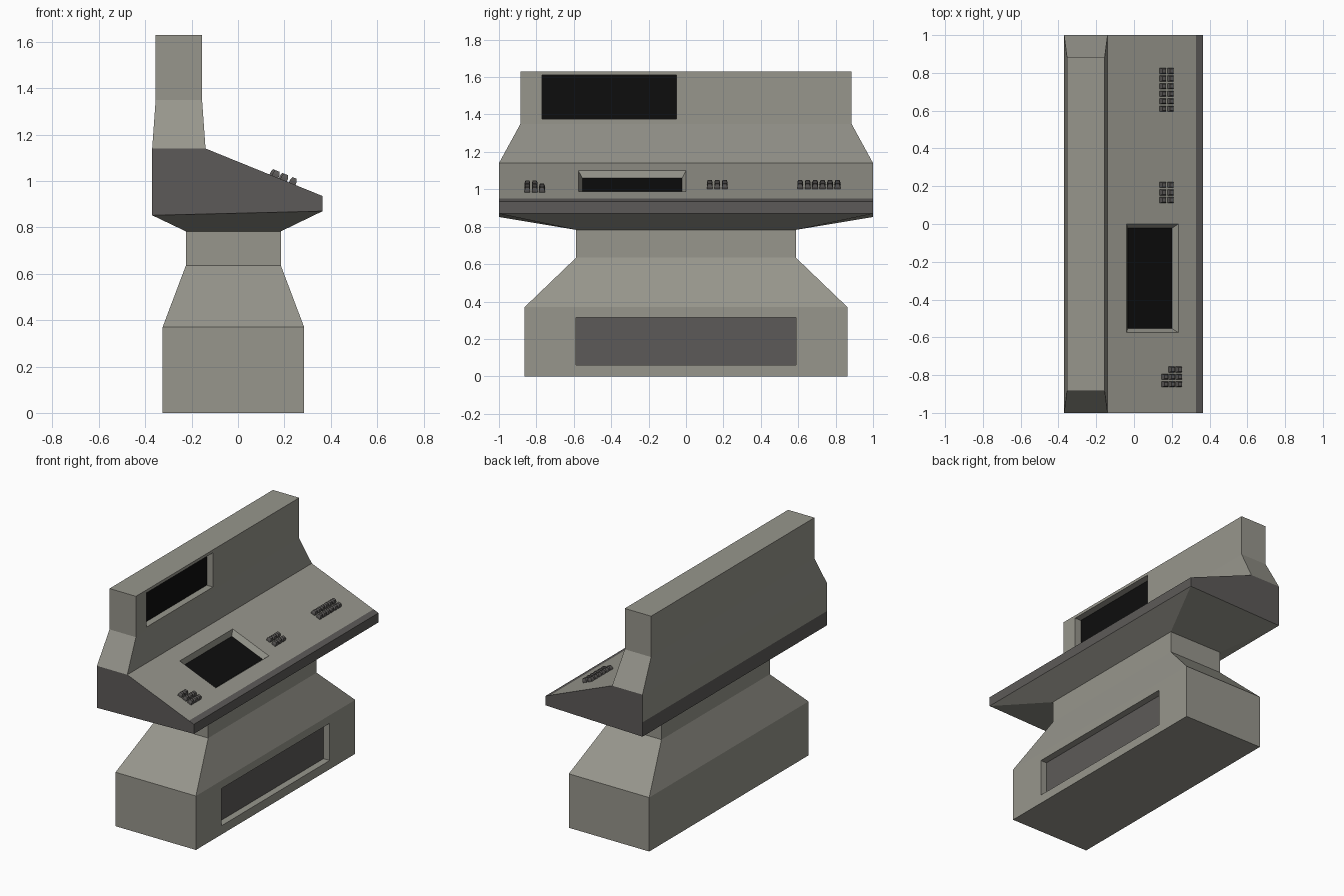
import bpy, bmesh, math
from mathutils import Matrix, Vector

if "Cube" in bpy.data.objects:
    bpy.data.objects.remove(bpy.data.objects["Cube"])


def material(name, r, g, b):
    m = bpy.data.materials.new(name)
    m.diffuse_color = (r, g, b, 1)
    m.use_nodes = True
    m.node_tree.nodes["Principled BSDF"].inputs["Base Color"].default_value = m.diffuse_color
    return m


grey = material("warm_grey", 0.31, 0.305, 0.265)
dark = material("dark_grey", 0.108, 0.102, 0.098)
black = material("screen_black", 0.004, 0.004, 0.004)


def loft(bm, rings, matrix=Matrix()):
    """Closed solid through rings of four corner points."""
    loops = [[bm.verts.new(matrix @ Vector(p)) for p in ring] for ring in rings]
    for a, b in zip(loops, loops[1:]):
        for i in range(4):
            j = (i + 1) % 4
            bm.faces.new((a[i], a[j], b[j], b[i]))
    bm.faces.new(loops[0][::-1])
    bm.faces.new(loops[-1])


def body_ring(x0, x1, y, z_back, z_front):
    return [(x0, -y, z_back), (x1, -y, z_front), (x1, y, z_front), (x0, y, z_back)]


def rect(u, v, w):
    return [(-u, -v, w), (u, -v, w), (u, v, w), (-u, v, w)]


def finish(name, bm, *mats):
    bmesh.ops.recalc_face_normals(bm, faces=bm.faces[:])
    me = bpy.data.meshes.new(name)
    bm.to_mesh(me)
    bm.free()
    for m in mats:
        me.materials.append(m)
    ob = bpy.data.objects.new(name, me)
    bpy.context.collection.objects.link(ob)
    return ob


# Shell: pedestal, flare, sloped desk and upright back in one loft
bm = bmesh.new()
loft(bm, [
    body_ring(-0.325, 0.285, 0.863, 0, 0),
    body_ring(-0.325, 0.285, 0.863, 0.37, 0.37),
    body_ring(-0.225, 0.185, 0.587, 0.635, 0.635),
    body_ring(-0.225, 0.185, 0.587, 0.783, 0.783),
    body_ring(-0.37, 0.365, 1.0, 0.852, 0.87),
    body_ring(-0.37, 0.365, 1.0, 0.935, 0.935),
    body_ring(-0.37, -0.14, 1.0, 1.14, 1.14),
    body_ring(-0.355, -0.155, 0.885, 1.35, 1.35),
    body_ring(-0.355, -0.155, 0.885, 1.63, 1.63),
])
# Dark trim: low band around the desk and its two end faces
bmesh.ops.bisect_plane(bm, geom=bm.verts[:] + bm.edges[:] + bm.faces[:],
                       plane_co=(0, 0, 0.95), plane_no=(0, 0, 1))
bmesh.ops.recalc_face_normals(bm, faces=bm.faces[:])
for f in bm.faces:
    z = f.calc_center_median().z
    if 0.855 < z < 0.95 or (abs(f.normal.y) > 0.99 and 0.855 < z < 1.14):
        f.material_index = 1
shell = finish("console_shell", bm, grey, dark)

# Frames on the surfaces: local z points outward
SLOPE = math.atan2(0.205, 0.505)


def on_slope(x, y):
    z = 1.14 - (x + 0.14) * math.tan(SLOPE)
    return Matrix.Translation((x, y, z)) @ Matrix.Rotation(SLOPE, 4, 'Y')


def on_front(x, y, z):
    return Matrix.Translation((x, y, z)) @ Matrix.Rotation(math.pi / 2, 4, 'Y')


def recess(name, frame, u, v, depth, taper, mat):
    """Cut a tapered pocket into the shell and lay a thin plate on its floor."""
    bm = bmesh.new()
    loft(bm, [rect(u - taper, v - taper, -depth), rect(u + taper, v + taper, depth)], frame)
    cutter = finish(name + "_cutter", bm, grey)
    cutter.hide_render = True
    mod = shell.modifiers.new(name, 'BOOLEAN')
    mod.operation = 'DIFFERENCE'
    mod.solver = 'EXACT'
    mod.object = cutter
    bpy.context.view_layer.objects.active = shell
    bpy.ops.object.modifier_apply(modifier=name)
    bpy.data.objects.remove(cutter)
    bm = bmesh.new()
    loft(bm, [rect(u - taper, v - taper, -depth - 0.002),
              rect(u - taper, v - taper, -depth + 0.003)], frame)
    finish(name, bm, mat)


recess("upright_screen", on_front(-0.155, -0.41, 1.4925), 0.1175, 0.36, 0.05, 0, black)
recess("desk_screen", on_slope(0.0975, -0.2875), 0.148, 0.2875, 0.037, 0.022, black)
recess("base_vent", on_front(0.285, 0, 0.1875), 0.1275, 0.587, 0.05, 0, dark)


# Button groups on the sloped desk
def buttons(name, spots):
    bm = bmesh.new()
    for x, y in spots:
        loft(bm, [rect(0.015, 0.015, -0.004), rect(0.015, 0.015, 0.012),
                  rect(0.010, 0.010, 0.027)], on_slope(x, y))
    finish(name, bm, dark)


buttons("right_buttons", [(x, 0.61 + 0.04 * i) for x in (0.150, 0.190) for i in range(6)])
buttons("middle_buttons", [(x, 0.127 + 0.04 * i) for x in (0.150, 0.190) for i in range(3)])
buttons("left_buttons", [(0.160 + 0.037 * c, -0.848 + 0.039 * r)
                         for r in range(3) for c in range(3) if (r, c) != (2, 0)])
